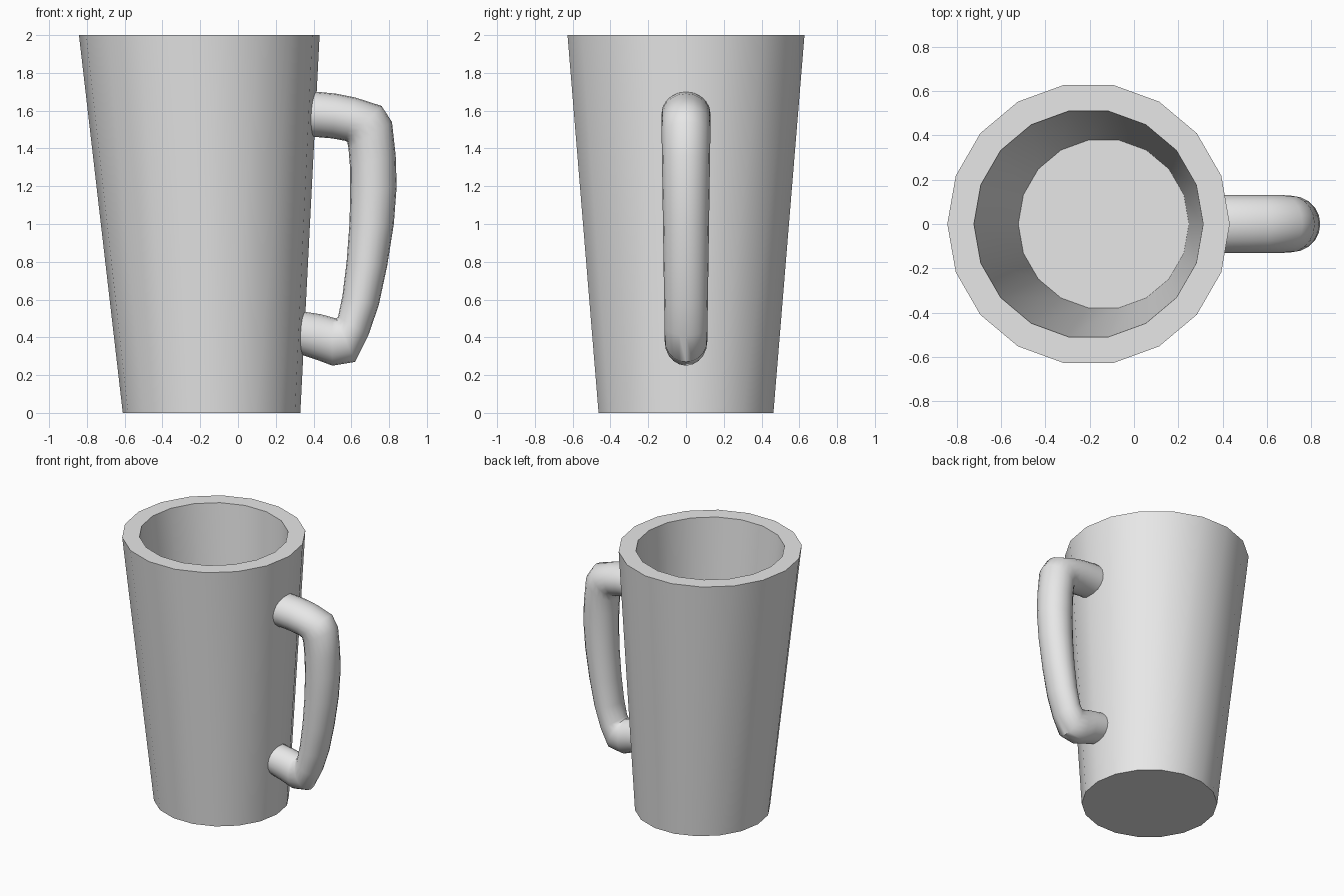
import bpy
import bmesh
from math import cos, sin, pi, radians

if "Cube" in bpy.data.objects:
    bpy.data.objects.remove(bpy.data.objects["Cube"], do_unlink=True)

# One plain ceramic material
ceramic = bpy.data.materials.new("light_grey_ceramic")
ceramic.use_nodes = True
grey = (0.8, 0.8, 0.8, 1)
ceramic.diffuse_color = grey
ceramic.node_tree.nodes["Principled BSDF"].inputs["Base Color"].default_value = grey


def skin_rings(name, rings, smooth_angle):
    """Bridge successive closed rings of points and cap both ends."""
    bm = bmesh.new()
    loops = [[bm.verts.new(p) for p in ring] for ring in rings]
    for a, b in zip(loops, loops[1:]):
        for i in range(len(a)):
            j = (i + 1) % len(a)
            bm.faces.new((a[i], a[j], b[j], b[i]))
    bm.faces.new(loops[0])
    bm.faces.new(loops[-1])
    bmesh.ops.recalc_face_normals(bm, faces=bm.faces)
    mesh = bpy.data.meshes.new(name)
    bm.to_mesh(mesh)
    bm.free()
    mesh.materials.append(ceramic)
    obj = bpy.data.objects.new(name, mesh)
    bpy.context.collection.objects.link(obj)
    bpy.ops.object.select_all(action="DESELECT")
    obj.select_set(True)
    bpy.context.view_layer.objects.active = obj
    bpy.ops.object.shade_smooth_by_angle(angle=radians(smooth_angle))
    return obj


def level_ring(center_x, radius, z, sides=18):
    """Horizontal ring of the cup wall."""
    angles = [2 * pi * i / sides for i in range(sides)]
    return [(center_x + radius * cos(t), radius * sin(t), z) for t in angles]


def tube_ring(outer, inner, sides=20):
    """Handle section spanning an outer and an inner outline point."""
    cx, cz = (outer[0] + inner[0]) / 2, (outer[1] + inner[1]) / 2
    dx, dz = outer[0] - cx, outer[1] - cz
    half_width = 0.107 + 0.015 * cz
    angles = [2 * pi * i / sides for i in range(sides)]
    return [(cx + dx * cos(t), half_width * sin(t), cz + dz * cos(t)) for t in angles]


# Cup: leaning outer wall, flat rim, hollow inside and floor
skin_rings("cup_body", [
    level_ring(-0.14, 0.47, 0),
    level_ring(-0.205, 0.637, 2),
    level_ring(-0.205, 0.517, 2),
    level_ring(-0.137, 0.385, 0.08),
], 35)

# Handle: outer and inner outline, from the upper joint to the lower one
outer_edge = [(0.34, 1.70), (0.42, 1.70), (0.52, 1.69), (0.62, 1.67),
              (0.76, 1.625), (0.815, 1.54), (0.835, 1.36), (0.84, 1.2),
              (0.825, 1.0), (0.79, 0.78), (0.745, 0.57), (0.69, 0.41),
              (0.62, 0.27), (0.5, 0.25), (0.42, 0.28), (0.3, 0.32)]
inner_edge = [(0.34, 1.46), (0.42, 1.46), (0.50, 1.453), (0.57, 1.44),
              (0.578, 1.435), (0.585, 1.40), (0.593, 1.3), (0.594, 1.15),
              (0.59, 1.0), (0.575, 0.8), (0.553, 0.62), (0.53, 0.51),
              (0.52, 0.5), (0.50, 0.505), (0.44, 0.522), (0.3, 0.543)]
skin_rings("handle", [tube_ring(o, i) for o, i in zip(outer_edge, inner_edge)], 50)
